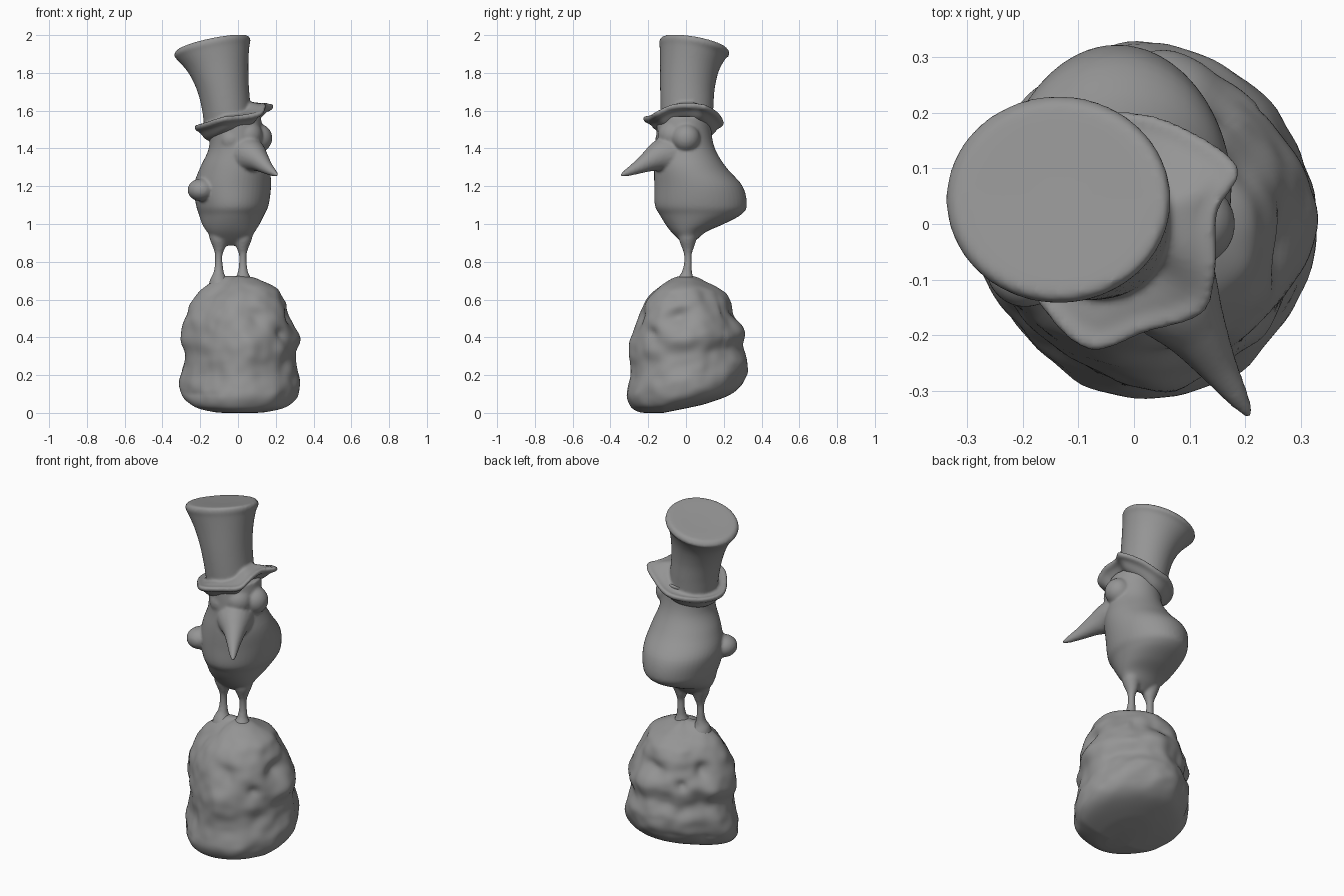
import bpy
import bmesh
from math import sin, cos, pi, exp
from mathutils import Vector, noise

if "Cube" in bpy.data.objects:
    bpy.data.objects.remove(bpy.data.objects["Cube"], do_unlink=True)

clay = bpy.data.materials.new("grey_clay")
clay.use_nodes = True
clay_colour = (0.3, 0.3, 0.3, 1)
clay.diffuse_color = clay_colour
clay.node_tree.nodes["Principled BSDF"].inputs["Base Color"].default_value = clay_colour


def spline(rows, steps, closed=False):
    """Smooth interpolation through rows of equal length."""
    count = len(rows)
    pick = (lambda i: rows[i % count]) if closed else (lambda i: rows[max(0, min(count - 1, i))])
    result = []
    for i in range(count if closed else count - 1):
        for k in range(steps):
            t = k / steps
            result.append([
                b + t * (c - a) / 2 + t * t * (2 * a - 5 * b + 4 * c - d) / 2
                + t ** 3 * (3 * b - a - 3 * c + d) / 2
                for a, b, c, d in zip(pick(i - 1), pick(i), pick(i + 1), pick(i + 2))])
    if not closed:
        result.append(list(rows[-1]))
    return result


def finish(name, bm):
    bmesh.ops.recalc_face_normals(bm, faces=bm.faces)
    mesh = bpy.data.meshes.new(name)
    bm.to_mesh(mesh)
    bm.free()
    mesh.materials.append(clay)
    for face in mesh.polygons:
        face.use_smooth = True
    obj = bpy.data.objects.new(name, mesh)
    bpy.context.collection.objects.link(obj)
    return obj


def skin(name, rings, shape=None):
    """Bridge equal rings of points, cap both ends."""
    bm = bmesh.new()
    loops = [[bm.verts.new(shape(Vector(p)) if shape else p) for p in ring] for ring in rings]
    for low, high in zip(loops, loops[1:]):
        for i in range(len(low)):
            j = (i + 1) % len(low)
            bm.faces.new((low[i], low[j], high[j], high[i]))
    bm.faces.new(loops[0][::-1])
    bm.faces.new(loops[-1])
    return finish(name, bm)


def loft(name, rows, steps=5, sides=48, shape=None):
    """Rows hold height, then left, right, front and rear extents."""
    rings = []
    for z, x0, x1, y0, y1 in spline(rows, steps):
        rings.append([((x0 + x1) / 2 + (x1 - x0) / 2 * cos(2 * pi * i / sides),
                       (y0 + y1) / 2 + (y1 - y0) / 2 * sin(2 * pi * i / sides), z)
                      for i in range(sides)])
    return skin(name, rings, shape)


def tube(name, rows, sides=20):
    """Round tube; rows hold a centre and a radius."""
    path = spline(rows, 6)
    rings = []
    for i, (x, y, z, radius) in enumerate(path):
        ahead = Vector(path[min(i + 1, len(path) - 1)][:3])
        along = (ahead - Vector(path[max(i - 1, 0)][:3])).normalized()
        side = along.cross(Vector((0.6, 0.8, 0))).normalized()
        up = side.cross(along)
        rings.append([Vector((x, y, z)) + radius * (side * cos(a) + up * sin(a))
                      for a in (2 * pi * k / sides for k in range(sides))])
    return skin(name, rings)


def blob(name, centre, size):
    bm = bmesh.new()
    bmesh.ops.create_uvsphere(bm, u_segments=32, v_segments=20, radius=1)
    bmesh.ops.scale(bm, vec=size, verts=bm.verts)
    bmesh.ops.translate(bm, vec=centre, verts=bm.verts)
    return finish(name, bm)


def blend(name, parts, voxel, rounds):
    """Fuse overlapping parts into one soft sculpted surface."""
    bpy.ops.object.select_all(action='DESELECT')
    for part in parts:
        part.select_set(True)
    bpy.context.view_layer.objects.active = parts[0]
    bpy.ops.object.join()
    parts[0].name = name
    remesh = parts[0].modifiers.new("fuse", 'REMESH')
    remesh.mode = 'VOXEL'
    remesh.voxel_size = voxel
    remesh.use_smooth_shade = True
    smooth = parts[0].modifiers.new("soften", 'SMOOTH')
    smooth.iterations = rounds


# Skull-like rock: dents and bumps as side offset, height, width, depth
features = [(-0.13, 0.5, 0.05, -0.035), (0.13, 0.5, 0.05, -0.035),
            (0, 0.42, 0.03, -0.018), (0, 0.58, 0.08, 0.012),
            (-0.18, 0.37, 0.05, 0.015), (0.18, 0.37, 0.05, 0.015),
            (0, 0.33, 0.05, 0.012), (0, 0.25, 0.05, -0.012)]
faces = [(Vector((0.7, -0.7, 0)), 0.03), (Vector((-0.7, 0.7, 0)), 0.08)]
flattened = [(Vector((-0.7, -0.7, 0)), 0.045), (Vector((-0.7, 0.7, 0)), 0.035),
             (Vector((0.7, 0.7, 0)), 0.012)]


def carve(p):
    outward = Vector((p.x, p.y, 0)).normalized()
    amount = 0.013 * noise.noise(p * 7) + 0.007 * noise.noise(p * 15)
    for facing, depth in flattened:
        amount -= depth * max(0, outward.dot(facing)) ** 6
    for facing, shift in faces:
        if p.dot(facing) > 0:
            side = (p.x + p.y) * 0.7 - shift
            for s, z, width, depth in features:
                amount += depth * exp(-((side - s) ** 2 + (p.z - z) ** 2) / width ** 2)
    amount *= min(1, p.z * 10)
    # The underside rises toward the rear
    lift = max(0, p.y + 0.12) * 0.2
    return p + outward * amount + Vector((0, 0, lift * max(0, 1 - p.z / 0.7)))


loft("rock", [
    (0.0, -0.05, 0.07, -0.2, 0.0),
    (0.005, -0.14, 0.16, -0.25, 0.12),
    (0.035, -0.26, 0.28, -0.295, 0.25),
    (0.1, -0.315, 0.325, -0.318, 0.315),
    (0.2, -0.31, 0.325, -0.295, 0.33),
    (0.3, -0.29, 0.3, -0.295, 0.305),
    (0.4, -0.31, 0.31, -0.28, 0.305),
    (0.5, -0.295, 0.285, -0.268, 0.275),
    (0.6, -0.245, 0.235, -0.22, 0.23),
    (0.66, -0.2, 0.2, -0.16, 0.17),
    (0.71, -0.13, 0.1, -0.08, 0.08),
    (0.725, -0.08, 0.03, -0.04, 0.04)], steps=8, sides=112, shape=carve)

# Legs flare into the rock and into the body
legs = [tube(name, [
    (x - out * 0.01, 0, 0.65, 0.075), (x, 0, 0.7, 0.05),
    (x, 0.005, 0.74, 0.029), (x, 0.01, 0.79, 0.021),
    (x, 0.01, 0.84, 0.021), (x - out * 0.002, 0.01, 0.88, 0.034),
    (x, 0.01, 0.93, 0.05), (x, 0.02, 1.0, 0.06)])
    for name, x, out in (("right_leg", -0.102, -1), ("left_leg", 0.026, 1))]

# Body and head in one pear shape with a rounded tail
body = loft("body", [
    (0.885, -0.06, -0.01, 0.0, 0.02),
    (0.92, -0.13, 0.06, -0.04, 0.06),
    (0.96, -0.165, 0.09, -0.08, 0.11),
    (1.0, -0.19, 0.115, -0.11, 0.2),
    (1.05, -0.207, 0.14, -0.14, 0.293),
    (1.1, -0.222, 0.162, -0.165, 0.322),
    (1.2, -0.235, 0.175, -0.168, 0.3),
    (1.3, -0.2, 0.167, -0.168, 0.213),
    (1.4, -0.155, 0.138, -0.16, 0.153),
    (1.5, -0.155, 0.13, -0.155, 0.135),
    (1.57, -0.17, 0.12, -0.15, 0.15)])
wing = blob("right_wing", (-0.195, -0.075, 1.18), (0.072, 0.075, 0.06))

# Face turned toward the front left
beak = tube("beak", [
    (0.02, -0.05, 1.37, 0.12), (0.07, -0.13, 1.36, 0.09),
    (0.11, -0.19, 1.335, 0.059), (0.15, -0.255, 1.3, 0.036),
    (0.187, -0.312, 1.272, 0.02), (0.208, -0.345, 1.258, 0.008)])
eyes = [blob("left_eye", (0.108, 0.0, 1.455), (0.074, 0.075, 0.075)),
        blob("right_eye", (-0.035, -0.1, 1.445), (0.065, 0.062, 0.07))]
brow = blob("brow", (0.05, -0.07, 1.47), (0.08, 0.08, 0.08))
blend("bird", [body, wing, beak, brow] + eyes + legs, 0.008, 6)


# Top hat: the crown leans and its top tilts
def tilt(p):
    amount = max(0, min(1, (p.z - 1.6) / 0.3))
    p.z += amount * (0.2 * (p.x + 0.135) - 0.17 * (p.y - 0.045))
    return p


crown = loft("hat_crown", [
    (1.53, -0.18, 0.08, -0.13, 0.14),
    (1.62, -0.193, 0.067, -0.135, 0.145),
    (1.72, -0.22, 0.057, -0.137, 0.152),
    (1.82, -0.265, 0.055, -0.137, 0.173),
    (1.9, -0.317, 0.06, -0.139, 0.207),
    (1.93, -0.337, 0.066, -0.142, 0.23),
    (1.952, -0.328, 0.058, -0.133, 0.22),
    (1.957, -0.3, 0.03, -0.11, 0.2),
    (1.955, -0.2, -0.06, 0.0, 0.1)], shape=tilt)

# Wavy brim, raised on the left side
edge = spline([
    (0.188, 0.1, 1.62), (0.15, 0.02, 1.628), (0.147, -0.08, 1.62),
    (0.124, -0.16, 1.585), (0.02, -0.195, 1.565), (-0.08, -0.226, 1.555),
    (-0.165, -0.15, 1.53), (-0.23, -0.02, 1.512), (-0.193, 0.1, 1.512),
    (-0.1, 0.183, 1.525), (0.0, 0.2, 1.54), (0.1, 0.168, 1.585)], 6, closed=True)
section = [(0.5, 0.02), (0.72, 0.015), (0.85, 0.01), (0.96, 0.013), (1, 0.003),
           (0.97, -0.014), (0.85, -0.027), (0.7, -0.06), (0.5, -0.08)]
middle = Vector((-0.045, 0))
brim = skin("hat_brim", [
    [(middle.x + (x - middle.x) * scale, middle.y + (y - middle.y) * scale, z + rise)
     for x, y, z in edge] for scale, rise in spline(section, 3)])
blend("top_hat", [crown, brim], 0.008, 4)
